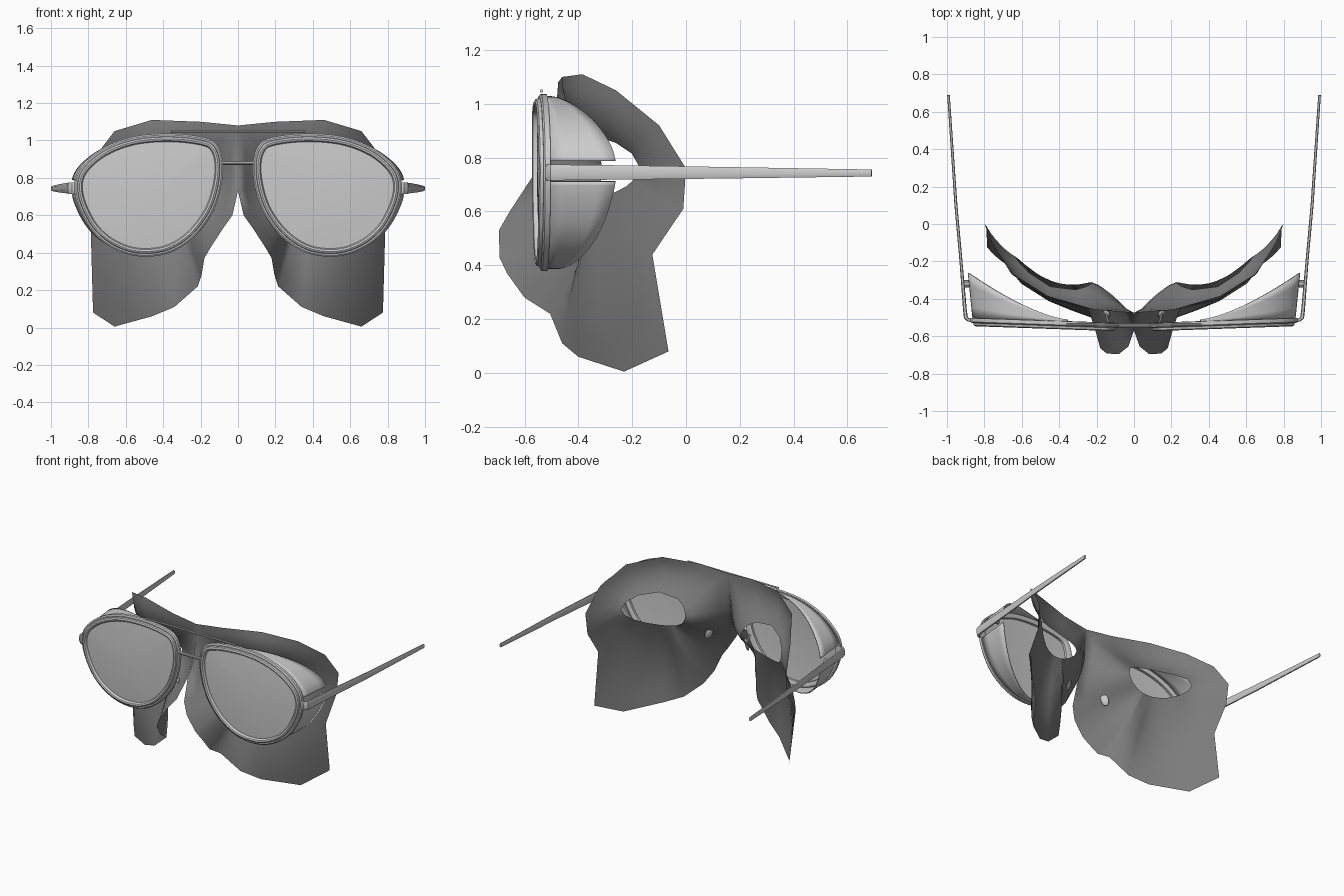
import bpy, bmesh, math
from mathutils import Vector

if "Cube" in bpy.data.objects:
    bpy.data.objects.remove(bpy.data.objects["Cube"])


def make(name, verts, faces, mirror=True, angle=35, thick=0):
    """Mesh object with consistent normals, mirrored over x and smooth shaded."""
    me = bpy.data.meshes.new(name)
    me.from_pydata([tuple(v) for v in verts], [], faces)
    bm = bmesh.new()
    bm.from_mesh(me)
    loose = [v for v in bm.verts if not v.link_faces]
    bmesh.ops.delete(bm, geom=loose, context='VERTS')
    bmesh.ops.recalc_face_normals(bm, faces=bm.faces)
    bm.to_mesh(me)
    bm.free()
    ob = bpy.data.objects.new(name, me)
    bpy.context.collection.objects.link(ob)
    if thick:
        m = ob.modifiers.new("thickness", 'SOLIDIFY')
        m.thickness = thick
    if mirror:
        m = ob.modifiers.new("mirror", 'MIRROR')
        m.merge_threshold = 0.001
    bpy.ops.object.select_all(action='DESELECT')
    ob.select_set(True)
    bpy.context.view_layer.objects.active = ob
    bpy.ops.object.shade_smooth_by_angle(angle=math.radians(angle))
    return ob


def loft(rings, closed_rings=False, caps=False):
    """Quads between successive closed rings of equal length."""
    n, r = len(rings[0]), len(rings)
    verts = [v for ring in rings for v in ring]
    faces = []
    for i in range(r if closed_rings else r - 1):
        a, b = i * n, ((i + 1) % r) * n
        faces += [(a + j, a + (j + 1) % n, b + (j + 1) % n, b + j) for j in range(n)]
    if caps:
        faces += [tuple(range(n)), tuple(range((r - 1) * n, r * n))]
    return verts, faces


def smooth_loop(pts, steps):
    """Closed Catmull-Rom curve."""
    out, n = [], len(pts)
    for i in range(n):
        a, b, c, d = (Vector(pts[(i + k) % n]) for k in (-1, 0, 1, 2))
        for s in range(steps):
            t = s / steps
            out.append(0.5 * (2 * b + (c - a) * t + (2 * a - 5 * b + 4 * c - d) * t * t
                              + (3 * b - a - 3 * c + d) * t ** 3))
    return out


def rod(name, a, b, r, mirror=False):
    a, b = Vector(a), Vector(b)
    q = (b - a).to_track_quat('Z', 'Y')
    rings = [[p + q @ Vector((r * math.cos(k * math.pi / 5), r * math.sin(k * math.pi / 5), 0))
              for k in range(10)] for p in (a, b)]
    return make(name, *loft(rings, caps=True), mirror=mirror)


# Face mask: outline (x, y, z, bulge) joined by spokes to an oval eye hole
outline = [
    (.80, 0, .76, -.02), (.76, -.10, .92, -.03), (.66, -.26, 1.05, -.03), (.46, -.385, 1.11, -.04),
    (.20, -.46, 1.10, -.03), (0, -.475, 1.08, -.01), (0, -.485, .95, .01), (0, -.51, .82, .03),
    (0, -.57, .73, .05), (.03, -.655, .60, .05), (.08, -.695, .53, .04), (.145, -.693, .43, .04),
    (.18, -.665, .37, .05), (.195, -.60, .28, .06), (.215, -.505, .22, .03), (.34, -.46, .11, -.02),
    (.46, -.40, .06, -.05), (.66, -.23, .005, -.08), (.775, -.065, .08, -.09), (.785, -.125, .44, -.04),
    (.79, -.01, .61, -.03)]


def eye_point(p):
    a = math.atan2(p[2] - .77, p[0] - .43)
    dx, dz = .205 * math.cos(a), .11 * math.sin(a)
    return Vector((.43 + dx, -.325 + .337 * dx + 1.94 * dx * dx - .15 * dz, .77 + dz))


rings = []
for k in range(7):
    t = k / 6
    rings.append([Vector(p[:3]).lerp(eye_point(p), t) + Vector((0, p[3] * 4 * t * (1 - t), 0))
                  for p in outline])
mask = make("face_mask", *loft(rings), angle=70)
mat = bpy.data.materials.new("dark_grey")
mat.diffuse_color = (.2, .2, .2, 1)
mat.use_nodes = True
mat.node_tree.nodes["Principled BSDF"].inputs["Base Color"].default_value = mat.diffuse_color
mask.data.materials.append(mat)

# Shared lens outline in (x, z)
loop = smooth_loop([
    (.20, 1.02), (.38, 1.037), (.57, 1.018), (.73, .955), (.84, .86), (.875, .765), (.855, .65),
    (.785, .52), (.68, .43), (.545, .382), (.385, .393), (.25, .47), (.145, .60), (.093, .74),
    (.08, .88), (.115, .98)], 8)
N = len(loop)


def inset(d):
    out = []
    for i, p in enumerate(loop):
        t = (loop[(i + 1) % N] - loop[i - 1]).normalized()
        out.append(p + Vector((-t.y, t.x)) * -d if d else p.copy())
    return out


def ring3(pts, y):
    return [Vector((p.x, y + .035 * (p.x - .1), p.y)) for p in pts]


# Stepped rims
profile = [(0, -.53), (0, -.55), (.008, -.556), (.016, -.556), (.019, -.568), (.028, -.573),
           (.038, -.570), (.044, -.56), (.044, -.535), (.03, -.528)]
make("lens_rim", *loft([ring3(inset(d), y) for d, y in profile], closed_rings=True))

# Slightly domed lenses
base = inset(.042)
mid = Vector((.47, .71))
rings = [ring3([mid.lerp(p, s) for p in base], -.552 - .012 * (1 - s * s))
         for s in (1, .8, .6, .4, .2, .05)]
v, f = loft(rings)
f.append(tuple(range(len(v) - N, len(v))))
make("lens", v, f)

# Side shields: the outer half of the rim swept back, slotted for the temple
edge = inset(.008)
rows = []
for k in range(5):
    t = k / 4
    row = []
    for p in edge:
        w = max(0, (p.x - .35) / .52)
        y = -.53 + .035 * (p.x - .1) + t * (.01 + .235 * w ** 1.5)
        row.append(Vector((p.x + .025 * t * w, y, p.y)))
    rows.append(row)
v, f = loft(rows)
keep = []
for q in f:
    c = sum((v[i] for i in q), Vector()) / 4
    if c.x > .36 and not (c.x > .7 and .712 < c.z < .785):
        keep.append(q)
make("side_shield", v, keep, thick=.008)

# Temples: tapered bar along a bent path (x, y, half width, half height, z)
path = [(.855, -.515, .008, .03, .745), (.885, -.513, .010, .03, .745), (.899, -.50, .011, .03, .745),
        (.904, -.46, .010, .029, .745), (.925, -.20, .008, .026, .745), (.952, .10, .008, .022, .744),
        (.992, .69, .007, .013, .743)]
rings = []
for i, (x, y, w, h, z) in enumerate(path):
    a, b = path[max(i - 1, 0)], path[min(i + 1, len(path) - 1)]
    t = Vector((b[0] - a[0], b[1] - a[1])).normalized()
    side = Vector((t.y, -t.x, 0))
    corners = [(1, .55), (.55, 1), (-.55, 1), (-1, .55), (-1, -.55), (-.55, -1), (.55, -1), (1, -.55)]
    rings.append([Vector((x, y, z)) + side * w * c + Vector((0, 0, h * s)) for c, s in corners])
make("temple", *loft(rings, caps=True))

# Bridge, brow wire and small fittings
rod("bridge", (-.095, -.545, .88), (.095, -.545, .88), .011)
rod("brow_wire", (-.36, -.537, 1.048), (.36, -.537, 1.048), .006)
rod("shield_pin", (.88, -.32, .745), (.915, -.32, .745), .02, mirror=True)
rod("pad_arm", (.135, -.535, .66), (.15, -.48, .62), .006, mirror=True)

# Nose pads
bm = bmesh.new()
bmesh.ops.create_uvsphere(bm, u_segments=12, v_segments=8, radius=1)
verts = [Vector((.15 + .014 * p.co.x + .012 * p.co.y - .012 * p.co.z,
                 -.475 + .024 * p.co.y, .61 + .04 * p.co.z)) for p in bm.verts]
faces = [tuple(p.index for p in q.verts) for q in bm.faces]
bm.free()
make("nose_pad", verts, faces)
